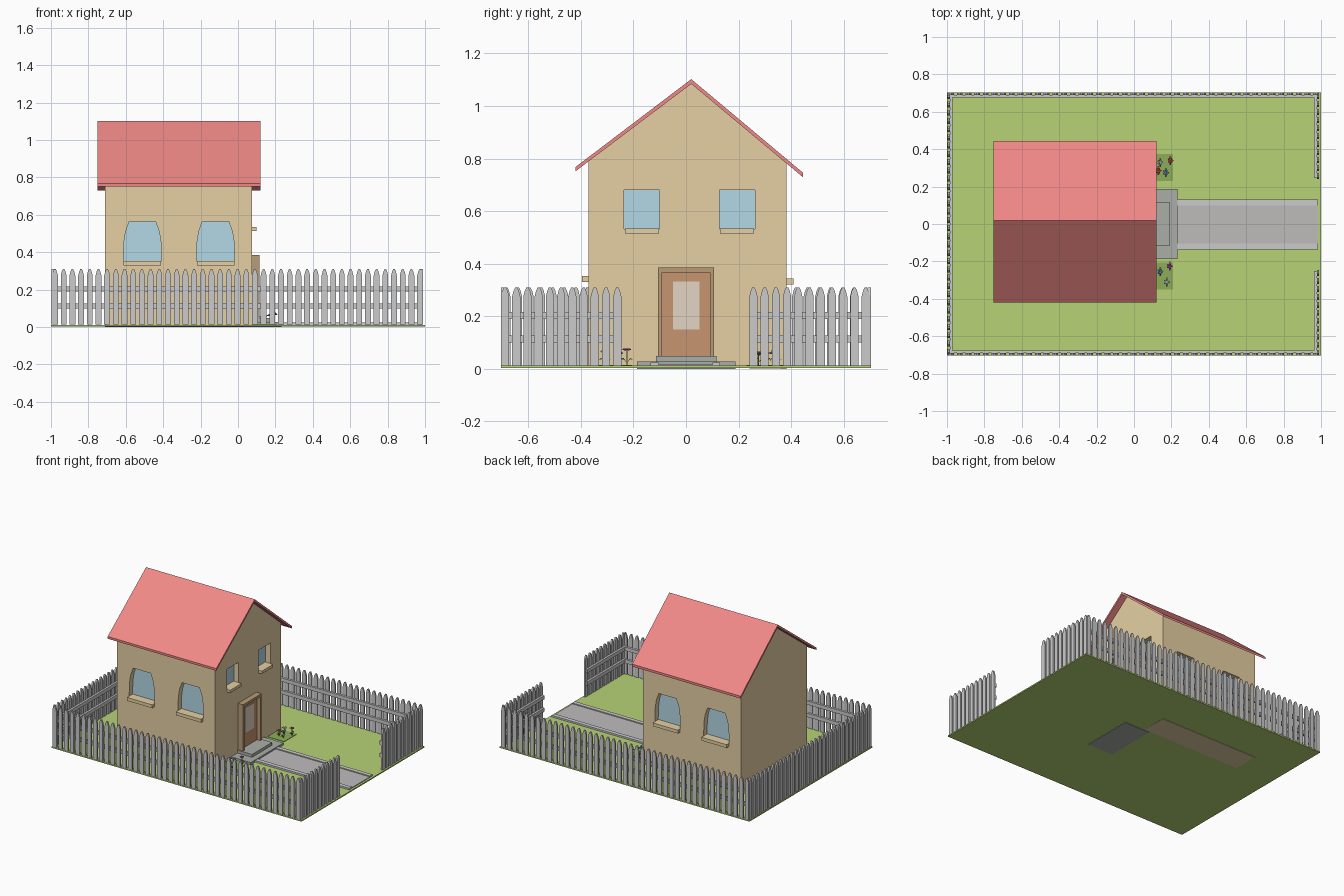
import bpy, bmesh, math
from mathutils import Matrix, Vector

if "Cube" in bpy.data.objects:
    bpy.data.objects.remove(bpy.data.objects["Cube"])


def mat(name, r, g, b):
    m = bpy.data.materials.new(name)
    m.diffuse_color = (r, g, b, 1)
    m.use_nodes = True
    m.node_tree.nodes["Principled BSDF"].inputs["Base Color"].default_value = m.diffuse_color
    return m


WALL = mat("wall", .79, .63, .37)
ROOF = mat("roof", .87, .25, .24)
GLASS = mat("glass", .45, .69, .79)
GRASS = mat("grass", .47, .65, .18)
LEAF = mat("leaf", .27, .42, .1)
WOOD = mat("door_wood", .57, .30, .16)
FRAME = mat("frame_wood", .48, .33, .18)
PANE = mat("door_pane", .77, .66, .55)
STONE = mat("stone", .41, .43, .39)
PAVE = mat("paving", .52, .50, .50)
FENCE = mat("fence_grey", .69, .69, .69)
RED = mat("red", .75, .1, .1)
BLUE = mat("blue", .15, .3, .7)
PURPLE = mat("purple", .55, .05, .6)
PALE = mat("pale", .6, .6, .65)


def add_prism(bm, pts, axis, lo, hi):
    """Extrude a profile: axis x takes (y, z), axis y takes (x, z)."""
    def v(p, d):
        return bm.verts.new((d, p[0], p[1]) if axis == "x" else (p[0], d, p[1]))
    a = [v(p, lo) for p in pts]
    b = [v(p, hi) for p in pts]
    bm.faces.new(a)
    bm.faces.new(b[::-1])
    for i in range(len(pts)):
        j = (i + 1) % len(pts)
        bm.faces.new((a[i], b[i], b[j], a[j]))


def add_box(bm, x0, x1, y0, y1, z0, z1):
    add_prism(bm, [(y0, z0), (y1, z0), (y1, z1), (y0, z1)], "x", x0, x1)


def finish(bm, name, material):
    bmesh.ops.recalc_face_normals(bm, faces=bm.faces)
    me = bpy.data.meshes.new(name)
    bm.to_mesh(me)
    bm.free()
    me.materials.append(material)
    ob = bpy.data.objects.new(name, me)
    bpy.context.collection.objects.link(ob)
    return ob


def prism(name, pts, axis, lo, hi, material):
    bm = bmesh.new()
    add_prism(bm, pts, axis, lo, hi)
    return finish(bm, name, material)


def box(name, material, *b):
    bm = bmesh.new()
    add_box(bm, *b)
    return finish(bm, name, material)


# Lawn, paving and kerbs
box("lawn", GRASS, -1, 1, -.703, .703, .003, .012)
box("path", PAVE, .2, .985, -.11, .105, .008, .017)
for side, y in (("left", -.135), ("right", .1)):
    box("kerb_" + side, FENCE, .2, .985, y, y + .03, .008, .024)

# House body: gabled profile leaning very slightly to the back
walls = prism("house_walls", [(-.37, .012), (.383, 0), (.383, .782), (.02, 1.085), (-.37, .79)],
              "x", -.71, .075, WALL)

# Window recesses, glass and sills
cut = bmesh.new()
DEPTH = .045
for side, wall_y, dz in ((-1, -.37, 0), (1, .383, -.01)):
    for n, cx in enumerate((-.511, -.12)):
        half = [(.102, .353), (.099, .45), (.09, .51), (.07, .565)]
        pts = [(cx + x, z + dz) for x, z in half] + [(cx - x, z + dz) for x, z in half[::-1]]
        inner, outer = wall_y - side * DEPTH, wall_y + side * .05
        add_prism(cut, pts, "y", min(inner, outer), max(inner, outer))
        tag = ("front_" if side < 0 else "back_") + str(n + 1)
        g = wall_y - side * (DEPTH - .006)
        prism("window_glass_" + tag, pts, "y", min(inner, g), max(inner, g), GLASS)
        s = wall_y + side * .025
        box("window_sill_" + tag, WALL, cx - .1, cx + .1, min(inner, s), max(inner, s),
            .33 + dz, .354 + dz)
for n, (y0, y1) in enumerate(((-.235, -.1), (.127, .262))):
    add_box(cut, .075 - DEPTH, .12, y0, y1, .532, .68)
    box(f"upper_glass_{n + 1}", GLASS, .03, .036, y0, y1, .532, .68)
    box(f"upper_sill_{n + 1}", WALL, .03, .1, y0 + .003, y1 - .003, .514, .534)
bmesh.ops.recalc_face_normals(cut, faces=cut.faces)
cutter = finish(cut, "window_cutter", WALL)
cutter.hide_render = True
mod = walls.modifiers.new("windows", "BOOLEAN")
mod.operation, mod.solver, mod.object = "DIFFERENCE", "EXACT", cutter
bpy.context.view_layer.objects.active = walls
bpy.ops.object.modifier_apply(modifier=mod.name)
bpy.data.objects.remove(cutter)

# Roof: one folded slab
prism("roof", [(-.42, .752), (-.42, .768), (.02, 1.102), (.445, .746), (.445, .729), (.02, 1.084)],
      "x", -.75, .12, ROOF)

# Door, its pane, frame and steps
box("door", WOOD, .06, .088, -.094, .094, .045, .368)
box("door_pane", PANE, .08, .091, -.05, .052, .15, .333)
bm = bmesh.new()
for b in ((-.107, -.092, .045, .385), (.092, .107, .045, .385), (-.092, .092, .367, .385)):
    add_box(bm, .07, .115, *b)
finish(bm, "door_frame", FRAME)
box("lower_step", STONE, .03, .232, -.186, .188, 0, .028)
box("upper_step", STONE, .05, .192, -.114, .116, .028, .049)


# Picket fence runs, built along +x with the pickets on the outer (-y) side
def fence(name, start, end, count):
    start, end = Vector(start), Vector(end)
    d = end - start
    length = d.length
    bm = bmesh.new()
    half = [(.0155, .013), (.0155, .275), (.01, .297), (.004, .31)]
    for i in range(count):
        c = .0165 + (length - .033) * i / (count - 1)
        pts = [(c + x, z) for x, z in half] + [(c - x, z) for x, z in half[::-1]]
        add_prism(bm, pts, "y", 0, .012)
    for z in (.1, .19):
        add_box(bm, .005, length - .005, .012, .027, z, z + .027)
    turn = Matrix.Rotation(math.atan2(d.y, d.x), 4, "Z")
    bm.transform(Matrix.Translation((start.x, start.y, 0)) @ turn)
    finish(bm, name, FENCE)


fence("front_fence", (-.995, -.703), (.99, -.703), 43)
fence("back_fence", (.99, .703), (-.995, .703), 43)
fence("left_fence", (-.997, .7), (-.997, -.7), 32)
fence("gate_side_fence_front", (.99, -.705), (.99, -.245), 11)
fence("gate_side_fence_back", (.99, .24), (.99, .7), 11)


# Flower beds with stems, arching leaves and petalled heads
def flower(name, x, y, h, material):
    bm = bmesh.new()
    add_box(bm, x - .002, x + .002, y - .002, y + .002, .012, h)
    for s in (-1, 1):
        pts = [(y, .02), (y + s * .012, .042), (y + s * .024, .034), (y + s * .012, .037)]
        add_prism(bm, pts, "x", x - .004, x + .004)
    finish(bm, name + "_stem", LEAF)
    bm = bmesh.new()
    for k in range(5):
        a = k * math.tau / 5
        m = (Matrix.Translation((x + .009 * math.cos(a), y + .009 * math.sin(a), h))
             @ Matrix.Rotation(a, 4, "Z") @ Matrix.Diagonal((.009, .006, .004, 1)))
        bmesh.ops.create_icosphere(bm, subdivisions=1, radius=1, matrix=m)
    finish(bm, name + "_head", material)


box("flower_bed_right", LEAF, .07, .208, .23, .375, .008, .015)
box("flower_bed_left", LEAF, .07, .208, -.35, -.205, .008, .015)
for n, f in enumerate(((.14, .33, .06, PALE), (.195, .34, .068, RED), (.13, .285, .055, RED),
                       (.17, .275, .062, BLUE), (.19, -.225, .074, PURPLE),
                       (.14, -.255, .06, BLUE), (.175, -.31, .066, PALE))):
    flower(f"flower_{n + 1}", *f)
